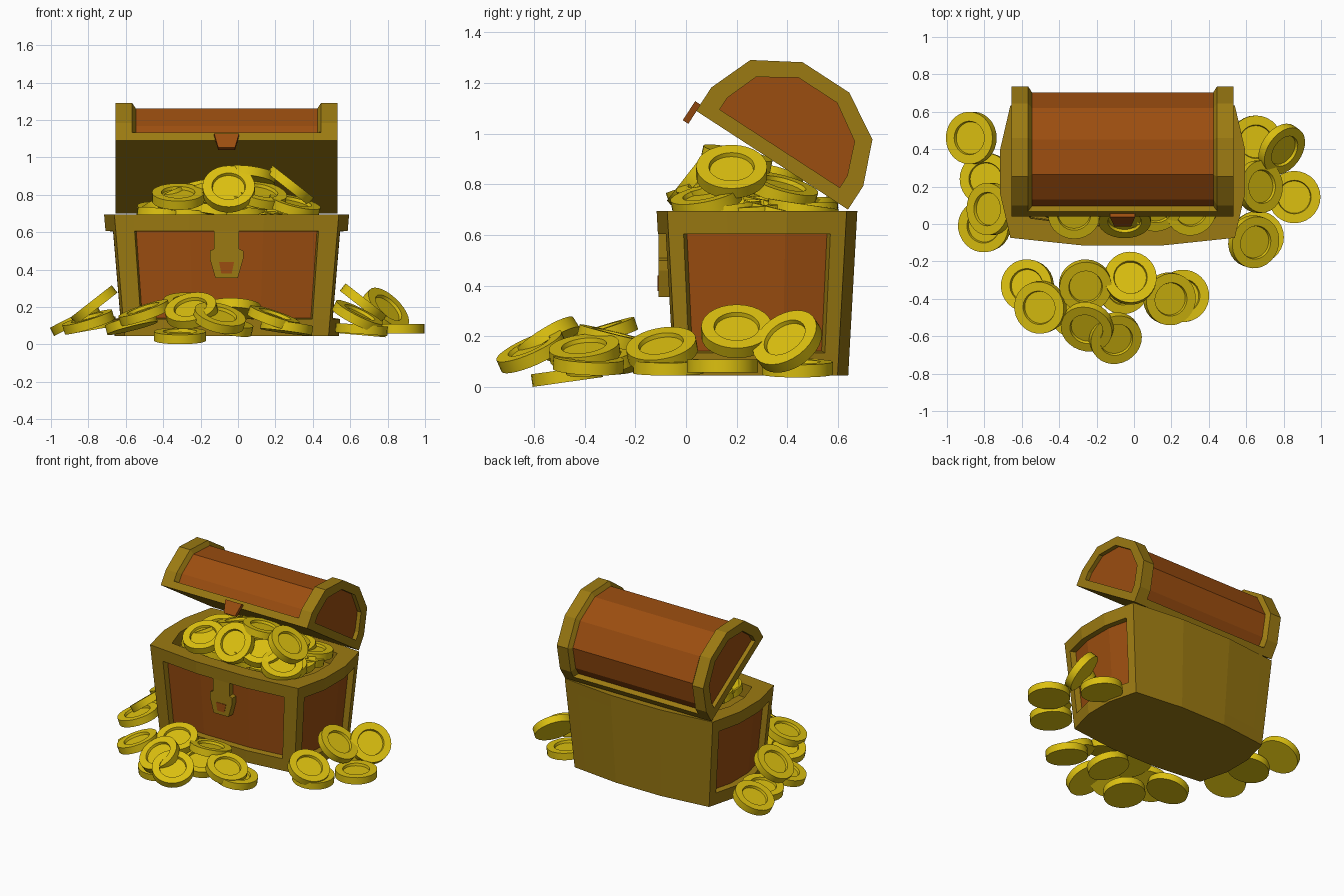
import bpy, bmesh, math, random
from mathutils import Matrix, Vector

if "Cube" in bpy.data.objects:
    bpy.data.objects.remove(bpy.data.objects["Cube"])
random.seed(4)
CX, CY = -0.061, 0.28          # chest centre


def material(name, rgb):
    m = bpy.data.materials.new(name)
    m.use_nodes = True
    m.diffuse_color = (*rgb, 1)
    m.node_tree.nodes["Principled BSDF"].inputs["Base Color"].default_value = (*rgb, 1)
    return m


BRASS = material("dark brass", (0.33, 0.195, 0.006))
WOOD = material("red brown wood", (0.33, 0.075, 0.005))
GOLD = material("gold", (0.72, 0.53, 0.005))


def add_object(name, mesh):
    ob = bpy.data.objects.new(name, mesh)
    bpy.context.collection.objects.link(ob)
    return ob


def to_mesh(name, bm, mats):
    bmesh.ops.recalc_face_normals(bm, faces=bm.faces)
    mesh = bpy.data.meshes.new(name)
    bm.to_mesh(mesh)
    bm.free()
    for m in mats:
        mesh.materials.append(m)
    return mesh


def loft(loops, paint=lambda row, col: 0, caps=(0, 0)):
    """Join closed loops of points; paint gives the material of each quad."""
    bm = bmesh.new()
    rings = [[bm.verts.new(p) for p in loop] for loop in loops]
    n = len(rings[0])
    for r in range(len(rings) - 1):
        for c in range(n):
            d = (c + 1) % n
            f = bm.faces.new((rings[r][c], rings[r][d], rings[r + 1][d], rings[r + 1][c]))
            f.material_index = paint(r, c)
    for ring, mat in zip((rings[0], rings[-1]), caps):
        bm.faces.new(ring).material_index = mat
    return bm


def plate(name, half, place, near, far, mat):
    """Flat plate from a half outline mirrored across the middle."""
    outline = half + [(-x, v) for x, v in reversed(half)]
    loops = [[place(x, d, v) for x, v in outline] for d in (near, far)]
    return add_object(name, to_mesh(name, loft(loops), [mat]))


# Chest body: tapered box with bulging sides
MARGIN, BULGE = 0.085, (0.042, 0.055)
COLUMNS = (0, MARGIN, 1 / 3, 2 / 3, 1 - MARGIN)
BOTTOM, TOP = 0.045, 0.695


def footprint(z, inset=0.0, level=None):
    t = (z - BOTTOM) / (TOP - BOTTOM)
    hx = 0.545 + 0.055 * t - inset
    hy = 0.318 + 0.036 * t - inset
    corners = [Vector(c) for c in ((-hx, -hy), (hx, -hy), (hx, hy), (-hx, hy))]
    ring = []
    for side in range(4):
        a, b = corners[side], corners[(side + 1) % 4]
        along = (b - a).normalized()
        out = Vector((along.y, -along.x))
        for s in COLUMNS:
            p = a.lerp(b, s) + out * BULGE[side % 2] * min(1, 3 * min(s, 1 - s))
            ring.append((CX + p.x, CY + p.y, z if level is None else level))
    return ring


def is_panel(row, col):
    return int(row == 1 and col // 5 != 2 and col % 5 in (1, 2, 3))


loops = [footprint(z) for z in (BOTTOM, 0.135, 0.605, TOP)]
loops += [footprint(TOP, 0.105), footprint(TOP, 0.11, 0.6)]
bm = loft(loops, is_panel)
bmesh.ops.recalc_face_normals(bm, faces=bm.faces)
panels = [f for f in bm.faces if f.material_index]
rim = bmesh.ops.inset_region(bm, faces=panels, thickness=0.004, depth=-0.04,
                             use_even_offset=True)
for f in rim["faces"]:
    f.material_index = 0
add_object("chest_body", to_mesh("chest_body", bm, [BRASS, WOOD]))


# Latch plate and keyhole on the body
def front_place(x, d, z):
    return (CX + x, d, z)


plate("latch_plate", [(0.067, 0.62), (0.067, 0.51), (0.09, 0.5), (0.09, 0.46), (0.06, 0.355)],
      front_place, -0.05, -0.109, BRASS)
plate("keyhole", [(0.04, 0.44), (0.028, 0.38)], front_place, -0.107, -0.112, WOOD)

# Lid: barrel tilted open about the back edge
DEPTH = 0.715
ACROSS = Vector((0, 0.838, -0.545))
UP = Vector((0, 0.545, 0.838))


def lid_place(x, u, v):
    return Vector((CX + x, 0.04, 1.09)) + ACROSS * u + UP * v


def lid_profile(half):
    return half + [(DEPTH - u, v) for u, v in reversed(half)]


outer = lid_profile([(0, 0), (0, 0.05), (0, 0.055), (0, 0.11), (0.07, 0.285), (0.248, 0.39)])
barrel = lid_profile([(0, 0), (0, 0.05), (0.035, 0.05), (0.035, 0.115), (0.095, 0.265), (0.257, 0.36)])
panel = lid_profile([(0.075, 0.055), (0.075, 0.06), (0.075, 0.065), (0.075, 0.11),
                     (0.125, 0.24), (0.266, 0.33)])
half_lid = [(0.563, panel), (0.593, panel), (0.593, outer), (0.505, outer), (0.485, barrel)]
sections = [(-x, p) for x, p in half_lid] + half_lid[::-1]
loops = [[lid_place(x, u, v) for u, v in prof] for x, prof in sections]
bm = loft(loops, lambda r, c: int(r == 4 and 2 <= c <= 8), caps=(1, 1))
add_object("chest_lid", to_mesh("chest_lid", bm, [BRASS, WOOD]))
plate("lid_clasp", [(0.067, 0.03), (0.045, -0.06)], lid_place, -0.024, 0.002, WOOD)

# Coin: a disc with a sunken top
SIDES = 28
rings = [(0.14, -0.025), (0.14, 0.025), (0.09, 0.025), (0.086, 0.008)]
loops = [[(r * math.cos(k * math.tau / SIDES), r * math.sin(k * math.tau / SIDES), z)
          for k in range(SIDES)] for r, z in rings]
coin_mesh = to_mesh("coin", loft(loops), [GOLD])
coin_mesh.shade_smooth()
coin_mesh.set_sharp_from_angle(angle=math.radians(30))


def coin(name, x, y, z, azimuth, tilt):
    """Lay a coin with its face leaning by tilt towards azimuth (degrees)."""
    turn = Matrix.Rotation(math.radians(azimuth), 4, "Z")
    lean = Matrix.Rotation(math.radians(tilt), 4, "Y")
    add_object(name, coin_mesh).matrix_world = Matrix.Translation((x, y, z)) @ turn @ lean


# Coins on the ground: x, y, z, azimuth, tilt
GROUND = [
    (-.87, .46, .13, 180, 27), (-.79, .24, .1, 180, 10), (-.77, .08, .21, 180, 38),
    (-.8, -.01, .12, 200, 18),
    (.857, .144, .083, 0, 0), (.79, .4, .18, -35, 50), (.65, .44, .075, 0, 5),
    (.67, .2, .22, 0, 38), (.64, -.095, .15, -20, 28), (.66, -.07, .08, 0, 4),
    (-.57, -.33, .11, 160, 15), (-.5, -.445, .17, 200, 20), (-.26, -.33, .21, -80, 18),
    (-.25, -.55, .18, -110, 34), (-.1, -.61, .14, -60, 27), (-.31, -.47, .045, -90, 8),
    (-.02, -.29, .19, 80, 14), (-.06, -.34, .1, -40, 15), (.19, -.4, .14, -20, 20),
    (.26, -.385, .09, 20, 8),
]
for c in GROUND:
    coin("ground_coin", *c)

# Coins heaped in the chest: a loose layer, then the visible heap
for i in range(6):
    for j in range(4):
        coin("bed_coin", CX - 0.34 + 0.136 * i, 0.16 + 0.1 * j, 0.68 + 0.03 * random.random(),
             random.uniform(0, 360), random.uniform(5, 16))
HEAP = [
    (-.05, .03, .83, -90, 52), (.28, .18, .85, 0, 38), (-.32, .06, .79, -90, 20),
    (-.4, .2, .76, 170, 28), (.06, .2, .9, 60, 14), (.3, .08, .74, -40, 18),
    (-.12, .22, .82, 120, 15), (.12, .1, .8, -60, 24), (-.22, .32, .82, 140, 18),
    (.15, .38, .78, 50, 20), (-.1, .42, .75, 90, 18), (.02, .12, .76, 0, 8),
]
for c in HEAP:
    coin("heap_coin", *c)
